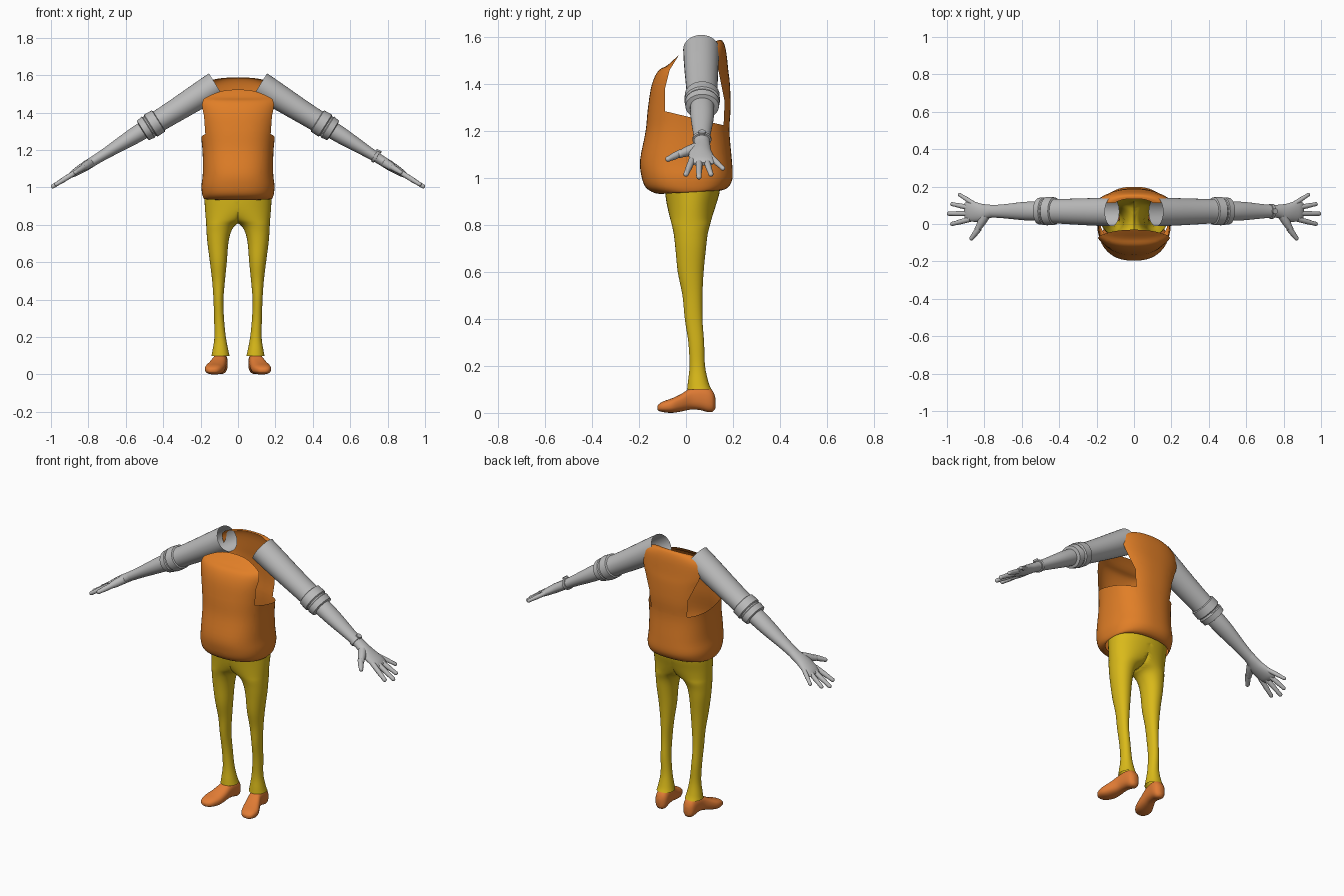
import bpy, bmesh, math
from mathutils import Vector

def material(name, rgb):
    m = bpy.data.materials.new(name)
    m.diffuse_color = (*rgb, 1)
    return m

ORANGE = material("vest orange", (0.75, 0.21, 0.02))
SHOE = material("shoe orange", (0.75, 0.20, 0.035))
YELLOW = material("trouser yellow", (0.70, 0.49, 0.01))
GREY = material("plain grey", (0.50, 0.50, 0.50))

def smooth_rows(rows, steps):
    """Catmull-Rom interpolation of parameter rows."""
    out = []
    for i in range(len(rows) - 1):
        a, b = rows[max(i - 1, 0)], rows[i]
        c, d = rows[i + 1], rows[min(i + 2, len(rows) - 1)]
        for s in range(steps):
            t = s / steps
            out.append([0.5 * (2*q + (r - p)*t + (2*p - 5*q + 4*r - w)*t*t + (3*q - p - 3*r + w)*t**3)
                        for p, q, r, w in zip(a, b, c, d)])
    return out + [list(rows[-1])]

def oval(n, power=2.0):
    """Unit superellipse points."""
    pts = []
    for i in range(n):
        c, s = math.cos(2*math.pi*i/n), math.sin(2*math.pi*i/n)
        pts.append((math.copysign(abs(c)**(2/power), c), math.copysign(abs(s)**(2/power), s)))
    return pts

def loft(bm, rings, caps=False):
    loops = [[bm.verts.new(p) for p in ring] for ring in rings]
    n = len(loops[0])
    for a, b in zip(loops, loops[1:]):
        for i in range(n):
            bm.faces.new((a[i], a[(i+1) % n], b[(i+1) % n], b[i]))
    if caps:
        bm.faces.new(loops[0][::-1])
        bm.faces.new(loops[-1])

def finish(bm, name, mat, angle=40):
    bmesh.ops.recalc_face_normals(bm, faces=bm.faces[:])
    me = bpy.data.meshes.new(name)
    bm.to_mesh(me)
    bm.free()
    me.materials.append(mat)
    me.shade_smooth()
    me.set_sharp_from_angle(angle=math.radians(angle))
    ob = bpy.data.objects.new(name, me)
    bpy.context.collection.objects.link(ob)
    return ob

# Vest: rows of z, half width, front y, back y, tilt
vest_rows = [
    (0.942, 0.181, -0.105, 0.152, 0.06), (0.948, 0.186, -0.135, 0.172, 0.06),
    (0.97, 0.192, -0.172, 0.190, 0.04), (1.01, 0.195, -0.190, 0.199, 0),
    (1.08, 0.188, -0.195, 0.195, 0), (1.20, 0.190, -0.172, 0.185, 0),
    (1.30, 0.202, -0.162, 0.190, 0), (1.40, 0.221, -0.145, 0.187, 0),
    (1.46, 0.236, -0.115, 0.180, 0), (1.515, 0.225, -0.075, 0.170, 0.25),
    (1.55, 0.165, -0.030, 0.155, 0.33), (1.555, 0.125, -0.005, 0.135, 0.37)]
bm = bmesh.new()
rings = []
for z, a, f, b, t in smooth_rows(vest_rows, 4):
    cy, hy = (f + b)/2, (b - f)/2
    rings.append([(a*u, cy + hy*v, z + t*(cy + hy*v - 0.05)) for u, v in oval(72, 2.4)])
loft(bm, rings)
# Armholes: cut along a convex outline in (y, z), then drop the faces inside
hole = [(-0.09, 1.285), (0.16, 1.225), (0.168, 1.40), (0.12, 1.55), (0.09, 1.70),
        (0.08, 1.70), (-0.07, 1.46), (-0.09, 1.38)]
edges = list(zip(hole, hole[1:] + hole[:1]))
for (y0, z0), (y1, z1) in edges:
    bmesh.ops.bisect_plane(bm, geom=bm.verts[:] + bm.edges[:] + bm.faces[:], dist=1e-5,
                           plane_co=(0, y0, z0), plane_no=(0, z1 - z0, y0 - y1))
def in_hole(p):
    return all((y1 - y0)*(p.z - z0) - (z1 - z0)*(p.y - y0) > 0 for (y0, z0), (y1, z1) in edges)
bmesh.ops.delete(bm, geom=[f for f in bm.faces if in_hole(f.calc_center_median())], context='FACES')
finish(bm, "vest", ORANGE)

# Trousers: one half as rows of z, inner x, outer x, front y, back y; then mirrored
leg_rows = [
    (0.10, 0.045, 0.142, 0.005, 0.108), (0.13, 0.052, 0.136, 0.008, 0.096),
    (0.20, 0.065, 0.126, 0.015, 0.081), (0.30, 0.075, 0.128, 0.010, 0.077),
    (0.40, 0.078, 0.131, -0.005, 0.070), (0.50, 0.070, 0.138, -0.015, 0.070),
    (0.60, 0.060, 0.150, -0.035, 0.075), (0.70, 0.052, 0.163, -0.045, 0.085),
    (0.76, 0.038, 0.168, -0.052, 0.092), (0.80, 0.012, 0.170, -0.060, 0.102),
    (0.83, -0.050, 0.172, -0.068, 0.110), (0.88, -0.140, 0.176, -0.080, 0.126),
    (0.93, -0.179, 0.179, -0.088, 0.141), (0.965, -0.18, 0.18, -0.09, 0.146)]
bm = bmesh.new()
rings = []
for z, xi, xo, f, b in smooth_rows(leg_rows, 4):
    rings.append([(max((xi + xo)/2 + (xo - xi)/2*u, 0), (f + b)/2 + (b - f)/2*v, z)
                  for u, v in oval(48, 2.1)])
loft(bm, rings)
bmesh.ops.delete(bm, geom=[f for f in bm.faces if all(v.co.x < 1e-4 for v in f.verts)], context='FACES')
copy = bmesh.ops.duplicate(bm, geom=bm.verts[:] + bm.edges[:] + bm.faces[:])["geom"]
for g in copy:
    if isinstance(g, bmesh.types.BMVert):
        g.co.x *= -1
bmesh.ops.remove_doubles(bm, verts=bm.verts[:], dist=1e-4)
finish(bm, "trousers", YELLOW, 60)

# Shoes: rows of y, centre x, half width, bottom z, top z
shoe_rows = [
    (-0.122, 0.136, 0.010, 0.015, 0.028), (-0.115, 0.135, 0.028, 0.008, 0.038),
    (-0.095, 0.132, 0.043, 0.003, 0.050), (-0.06, 0.125, 0.051, 0.000, 0.062),
    (-0.02, 0.112, 0.046, 0.006, 0.081), (0.02, 0.100, 0.039, 0.014, 0.106),
    (0.06, 0.095, 0.038, 0.012, 0.114), (0.095, 0.092, 0.037, 0.003, 0.110),
    (0.115, 0.092, 0.029, 0.006, 0.092), (0.125, 0.092, 0.012, 0.020, 0.065)]
for side, s in (("left", 1), ("right", -1)):
    bm = bmesh.new()
    loft(bm, [[(s*(cx + w*u), y, (zb + zt)/2 + (zt - zb)/2*v) for u, v in oval(28, 2.5)]
              for y, cx, w, zb, zt in smooth_rows(shoe_rows, 3)], caps=True)
    finish(bm, side + "_shoe", SHOE, 60)

# Arms: along a sloping axis, with a shared frame
AXIS = Vector((0.85, 0, -0.53)).normalized()
UP = Vector((0.53, 0, 0.85)).normalized()
WRIST = Vector((0.755, 0, 1.152))

def arm_rings(rows, s, n=32):
    """Rows of x, z, y radius, thickness radius, centre y."""
    rings = []
    for x, z, ry, rn, cy in rows:
        pts = [Vector((x, cy, z)) + Vector((0, ry*u, 0)) + UP*(rn*v) for u, v in oval(n)]
        rings.append([(s*p.x, p.y, p.z) for p in pts])
    return rings

def finger(bm, s, start, end, r0, r1):
    """Tapered round-tipped finger between (along, y) points of the hand plane."""
    a = WRIST + AXIS*start[0] + Vector((0, start[1], 0))
    b = WRIST + AXIS*end[0] + Vector((0, end[1], 0))
    d = (b - a).normalized()
    across = d.cross(UP)
    length = (b - a).length
    rows = [(0, r0), (0.3, r0*0.95), (0.5, (r0 + r1)/2*1.06), (0.75, r1)]
    rows = [(t*length, r) for t, r in rows]
    rows += [(length - r1*(1 - math.sin(k)), r1*math.cos(k)) for k in (0.0, 0.5, 0.95, 1.35)]
    rings = []
    for t, r in rows:
        pts = [a + d*t + across*(r*u) + UP*(r*v) for u, v in oval(14)]
        rings.append([(s*p.x, p.y, p.z) for p in pts])
    loft(bm, rings, caps=True)

sleeve = [(0.117, 1.548, 0.077, 0.073, 0.065), (0.21, 1.489, 0.074, 0.069, 0.065),
          (0.30, 1.432, 0.070, 0.064, 0.066), (0.40, 1.370, 0.066, 0.059, 0.068),
          (0.44, 1.346, 0.066, 0.059, 0.069)]
cuff = [(0.422, 1.357, 0.064, 0.057, 0.069), (0.426, 1.355, 0.074, 0.067, 0.069),
        (0.465, 1.331, 0.076, 0.069, 0.069), (0.470, 1.328, 0.069, 0.062, 0.069),
        (0.476, 1.324, 0.069, 0.062, 0.069), (0.480, 1.322, 0.074, 0.066, 0.069),
        (0.508, 1.305, 0.071, 0.061, 0.069), (0.512, 1.303, 0.048, 0.043, 0.069)]
forearm = [(0.49, 1.316, 0.051, 0.046, 0.069), (0.54, 1.285, 0.051, 0.045, 0.069),
           (0.60, 1.248, 0.048, 0.040, 0.069), (0.70, 1.186, 0.037, 0.030, 0.068),
           (0.765, 1.146, 0.033, 0.026, 0.068)]
palm = [(-0.01, 0.068, 0.033, 0.026), (0.03, 0.067, 0.037, 0.026), (0.07, 0.061, 0.047, 0.026),
        (0.12, 0.066, 0.054, 0.022), (0.155, 0.069, 0.052, 0.017), (0.175, 0.070, 0.044, 0.008)]
fingers = [((0.14, 0.026), (0.266, -0.002), 0.0145, 0.0115), ((0.145, 0.056), (0.288, 0.055), 0.0145, 0.0115),
           ((0.14, 0.086), (0.266, 0.108), 0.0140, 0.0110), ((0.115, 0.105), (0.218, 0.162), 0.0130, 0.0100),
           ((0.045, 0.045), (0.105, -0.040), 0.0240, 0.0165), ((0.085, -0.022), (0.142, -0.085), 0.0160, 0.0120)]
for side, s in (("left", 1), ("right", -1)):
    for part, rows, steps in (("sleeve", sleeve, 3), ("cuff", cuff, 1), ("forearm", forearm, 4)):
        bm = bmesh.new()
        loft(bm, arm_rings(smooth_rows(rows, steps), s))
        finish(bm, f"{side}_{part}", GREY)
    bm = bmesh.new()
    rows = [((WRIST + AXIS*u).x, (WRIST + AXIS*u).z, ry, rn, cy)
            for u, cy, ry, rn in smooth_rows(palm, 3)]
    loft(bm, arm_rings(rows, s), caps=True)
    for f in fingers:
        finger(bm, s, *f)
    finish(bm, side + "_hand", GREY, 60)

# Wristband with a small round face, left wrist only
bm = bmesh.new()
C = Vector((0.735, 0, 1.165))
band = [(-0.009, 0.030), (-0.008, 0.040), (0.008, 0.040), (0.009, 0.030)]
loft(bm, arm_rings([((C + AXIS*u).x, (C + AXIS*u).z, r, r - 0.006, 0.068) for u, r in band], 1))
dial = [[C + Vector((0, 0.068 + 0.015*u, 0)) + AXIS*(0.015*v) + UP*h for u, v in oval(20)]
        for h in (0.030, 0.040)]
loft(bm, dial, caps=True)
finish(bm, "wristband", GREY, 30)
